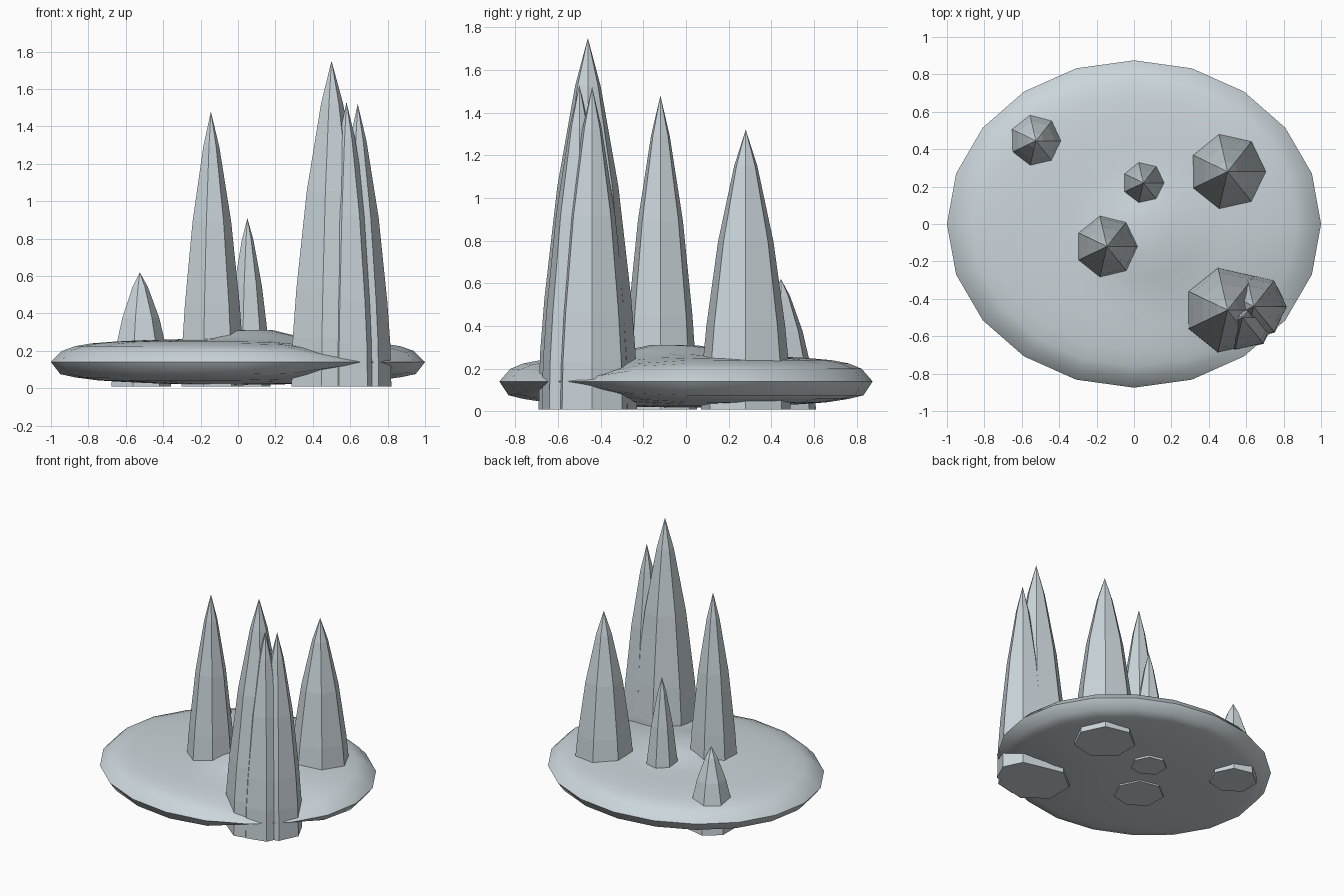
import bpy
import bmesh
from math import cos, sin, pi, exp, radians

old = bpy.data.objects.get("Cube")
if old:
    bpy.data.objects.remove(old, do_unlink=True)

# One pale blue-grey stone colour
stone = bpy.data.materials.new("pale_stone")
stone.use_nodes = True
COLOUR = (0.60, 0.67, 0.71, 1)
stone.diffuse_color = COLOUR
stone.node_tree.nodes["Principled BSDF"].inputs["Base Color"].default_value = COLOUR

RIM_Z = 0.14


def make_object(name, bm):
    bmesh.ops.recalc_face_normals(bm, faces=bm.faces)
    mesh = bpy.data.meshes.new(name)
    bm.to_mesh(mesh)
    bm.free()
    mesh.materials.append(stone)
    obj = bpy.data.objects.new(name, mesh)
    bpy.context.collection.objects.link(obj)
    return obj


def bridge(bm, a, b):
    n = len(a)
    for i in range(n):
        j = (i + 1) % n
        bm.faces.new((a[i], a[j], b[j], b[i]))


def fan(bm, ring, tip):
    for i in range(len(ring)):
        bm.faces.new((ring[i], ring[(i + 1) % len(ring)], tip))


def shaped_z(x, y, z):
    """Pinch the slab towards its rim at one edge and raise a low central mound."""
    pinch = 1 - 0.92 * exp(-((x - 0.72) ** 2 + (y + 0.62) ** 2) / 0.09)
    mound = 0.05 * exp(-(((x - 0.08) ** 2 + (y + 0.07) ** 2) / 0.06) ** 2) if z > RIM_Z else 0
    return RIM_Z + (z - RIM_Z) * pinch + mound


# Lumpy oval slab: rings from the top centre, over the rim, to the bottom centre
def make_slab(sides=20):
    top = [(0.1, 0.262), (0.2, 0.262), (0.35, 0.26), (0.5, 0.257), (0.65, 0.25),
           (0.78, 0.24), (0.87, 0.225), (0.94, 0.2)]
    bottom = [(0.95, 0.075), (0.87, 0.058), (0.75, 0.042), (0.6, 0.033),
              (0.4, 0.024), (0.2, 0.02)]
    bm = bmesh.new()
    rings = []
    for f, z in top + [(1, RIM_Z)] + bottom:
        ring = []
        for i in range(sides):
            a = 2 * pi * i / sides
            x, y = f * cos(a), 0.875 * f * sin(a)
            ring.append(bm.verts.new((x, y, shaped_z(x, y, z))))
        rings.append(ring)
    for a, b in zip(rings, rings[1:]):
        bridge(bm, a, b)
    fan(bm, rings[0], bm.verts.new((0, 0, shaped_z(0, 0, 0.262))))
    fan(bm, rings[-1], bm.verts.new((0, 0, 0.018)))
    slab = make_object("slab", bm)
    bpy.ops.object.select_all(action="DESELECT")
    slab.select_set(True)
    bpy.context.view_layer.objects.active = slab
    bpy.ops.object.shade_smooth_by_angle(angle=radians(55))


# Seven-sided spire: a tapering shaft that curves in to a point
def make_spire(name, x, y, radius, height, sides=7, foot=0.008):
    profile = [(0, 1), (0.15, 0.97), (0.3, 0.88), (0.6, 0.62), (0.87, 0.26)]
    bm = bmesh.new()
    rings = []
    for h, r in profile:
        rings.append([bm.verts.new((x + radius * r * cos(2 * pi * i / sides),
                                    y + radius * r * sin(2 * pi * i / sides),
                                    foot + h * (height - foot)))
                      for i in range(sides)])
    bm.faces.new(rings[0])
    for a, b in zip(rings, rings[1:]):
        bridge(bm, a, b)
    fan(bm, rings[-1], bm.verts.new((x, y, height)))
    make_object(name, bm)


make_slab()
make_spire("tallest_spire", 0.50, -0.46, 0.237, 1.75)
make_spire("outer_twin_spire", 0.64, -0.44, 0.18, 1.52)
make_spire("inner_twin_spire", 0.58, -0.50, 0.18, 1.53)
make_spire("middle_spire", -0.145, -0.12, 0.175, 1.48)
make_spire("back_left_spire", 0.50, 0.28, 0.215, 1.32)
make_spire("small_spire", 0.05, 0.22, 0.125, 0.91)
make_spire("stub_spire", -0.525, 0.445, 0.168, 0.62)
